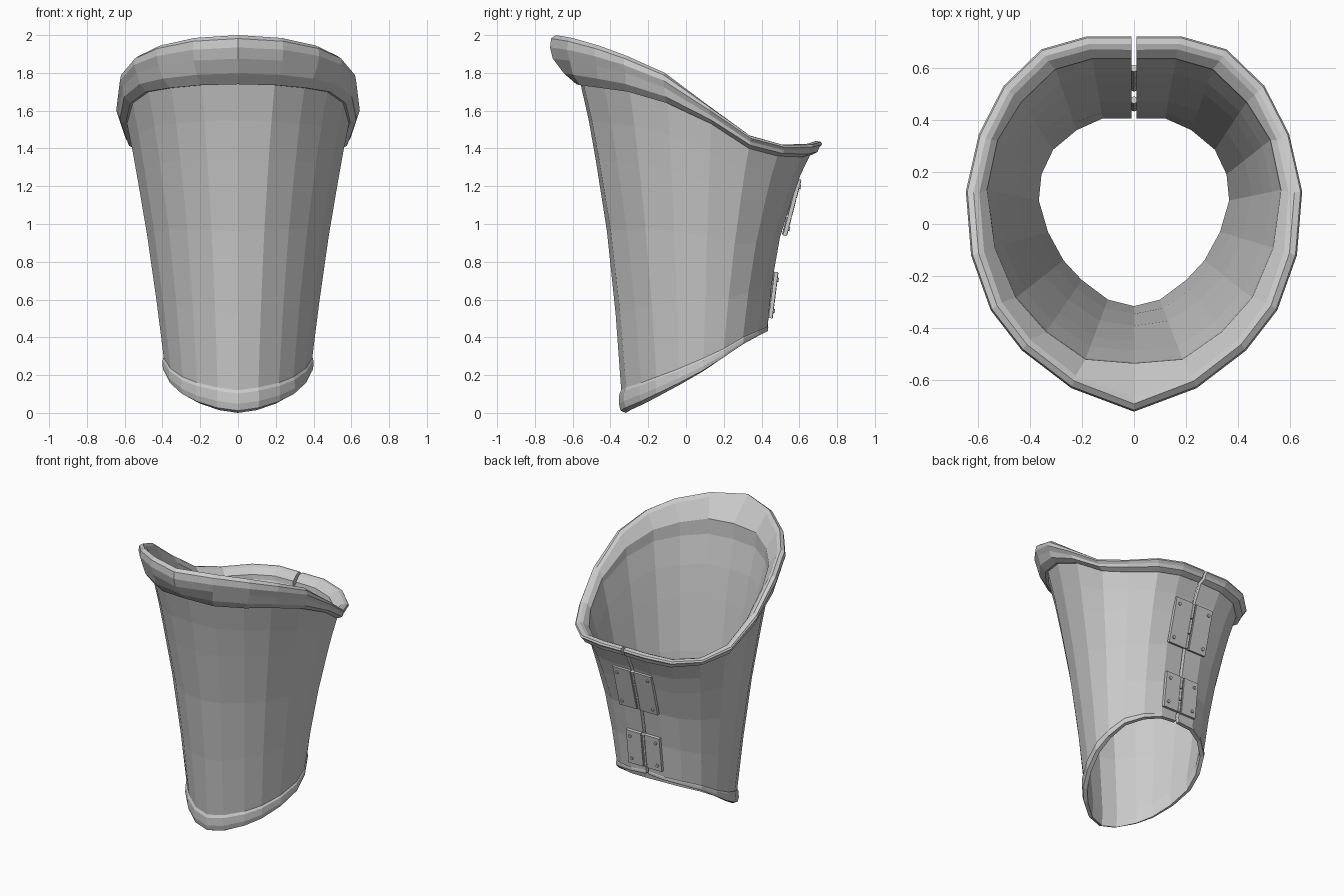
import bpy, bmesh, math
from mathutils import Vector, Matrix

if "Cube" in bpy.data.objects:
    bpy.data.objects.remove(bpy.data.objects["Cube"])

# Half outline, front to back seam:
# bottom x,y | neck x,y | flared lip x,y | z of bottom, lower band height, neck, lip top
COLS = [
    (0, -.315, 0, -.53, 0, -.72, 0, .12, 1.74, 2.0),
    (.10, -.29, .185, -.515, .24, -.63, .015, .12, 1.735, 1.985),
    (.20, -.215, .335, -.41, .43, -.485, .05, .11, 1.72, 1.945),
    (.27, -.14, .45, -.28, .55, -.33, .09, .10, 1.70, 1.89),
    (.33, -.03, .53, -.09, .625, -.12, .15, .085, 1.64, 1.80),
    (.365, .09, .56, .13, .645, .125, .22, .07, 1.53, 1.625),
    (.355, .19, .52, .32, .595, .345, .29, .05, 1.40, 1.47),
    (.31, .285, .43, .465, .50, .53, .36, .04, 1.36, 1.42),
    (.22, .36, .30, .59, .355, .67, .405, .03, 1.355, 1.425),
    (.12, .405, .16, .63, .18, .72, .43, .025, 1.365, 1.44),
    (.01, .405, .01, .63, .01, .72, .44, .025, 1.37, 1.44),
]
# Flare of the body: (height fraction, blend from bottom to neck)
FLARE = [(0, 0), (.25, .09), (.52, .28), (.75, .57), (.88, .76), (1, 1)]
# How straight each column runs: sides are nearly straight, the back is curved
STRAIGHT = [.3, .35, .45, .55, .65, .7, .6, .4, .2, .05, .05]
WALL = .028


def section(index, side):
    """Closed wall cross-section at one column."""
    bx, by, nx, ny, lx, ly, zb, band, zn, zt = COLS[index]
    low, neck, lip = Vector((bx, by)), Vector((nx, ny)), Vector((lx, ly))
    pts = []
    k = STRAIGHT[index]
    flare = [(t, w + (t - w) * k) for t, w in FLARE]

    def add(p, off, z):
        d = (p - Vector((0, .05))).normalized()
        q = p + d * off
        pts.append(Vector((q.x * side, q.y, z)))

    # lower rolled band, outside
    b = band / .12
    add(low, .004, zb)
    add(low, WALL + .004 * b, zb + band * .1)
    add(low, WALL + .012 * b, zb + band * .4)
    add(low, WALL + .010 * b, zb + band * .85)
    # body outside
    z0 = zb + band
    for t, w in flare:
        add(low.lerp(neck, w), WALL, z0 + (zn - z0) * t)
    # flared rim with rolled edge
    h = zt - zn
    s = h / .26
    add(neck, WALL + .022 * s, zn)
    add(neck.lerp(lip, .4), WALL + .012 * s, zn + h * .22)
    add(lip, -.015, zn + h * .52)
    add(lip, 0, zn + h * .75)
    add(lip, -.006, zn + h * .93)
    add(lip, -.03, zt)
    add(lip, -.052, zt - h * .1)
    # inside, going down: short upright collar, then the body
    add(neck, .004, zn + h * .42)
    for t, w in reversed(flare):
        add(low.lerp(neck, w), 0, z0 + (zn - z0) * t)
    return pts


def finish(bm, name):
    bmesh.ops.recalc_face_normals(bm, faces=bm.faces)
    me = bpy.data.meshes.new(name)
    bm.to_mesh(me)
    bm.free()
    ob = bpy.data.objects.new(name, me)
    bpy.context.collection.objects.link(ob)
    return ob


# Open shell, running round from one side of the back seam to the other
bm = bmesh.new()
last = len(COLS) - 1
secs = [section(i, 1) for i in range(last, -1, -1)] + [section(i, -1) for i in range(1, last + 1)]
rings = [[bm.verts.new(p) for p in s] for s in secs]
n = len(rings[0])
for a, b in zip(rings, rings[1:]):
    for i in range(n):
        j = (i + 1) % n
        bm.faces.new((a[i], b[i], b[j], a[j]))
bm.faces.new(rings[0])
bm.faces.new(rings[-1])
finish(bm, "shell")


def hinge(name, y0, z0, y1, z1, width):
    """Two riveted plates and a knuckle barrel lying on the back slope."""
    up = Vector((0, y1 - y0, z1 - z0))
    length = up.length
    up.normalize()
    out = Vector((0, up.z, -up.y))
    base = Matrix((Vector((1, 0, 0)), out, up)).transposed().to_4x4()
    base.translation = Vector((0, (y0 + y1) / 2, (z0 + z1) / 2))
    # plates with rivets
    for side, label in ((1, "right"), (-1, "left")):
        bm = bmesh.new()
        m = (base @ Matrix.Translation((side * (.015 + width / 2), -.01, 0))
             @ Matrix.Diagonal((width, .02, length, 1)))
        bmesh.ops.create_cube(bm, size=1, matrix=m)
        for s in (-1, 1):
            m = (base @ Matrix.Translation((side * (width - .015), .002, s * (length / 2 - .04)))
                 @ Matrix.Rotation(math.pi / 2, 4, 'X'))
            bmesh.ops.create_cone(bm, cap_ends=True, segments=8, radius1=.011,
                                  radius2=.011, depth=.012, matrix=m)
        finish(bm, f"{name}_{label}_plate")
    # knuckles
    bm = bmesh.new()
    step = length / 3
    for k in (-1, 0, 1):
        m = base @ Matrix.Translation((0, -.012, k * step))
        bmesh.ops.create_cone(bm, cap_ends=True, segments=8, radius1=.014,
                              radius2=.014, depth=step * .92, matrix=m)
    finish(bm, f"{name}_barrel")


hinge("upper_hinge", .532, .935, .61, 1.235, .135)
hinge("lower_hinge", .457, .50, .488, .745, .115)
